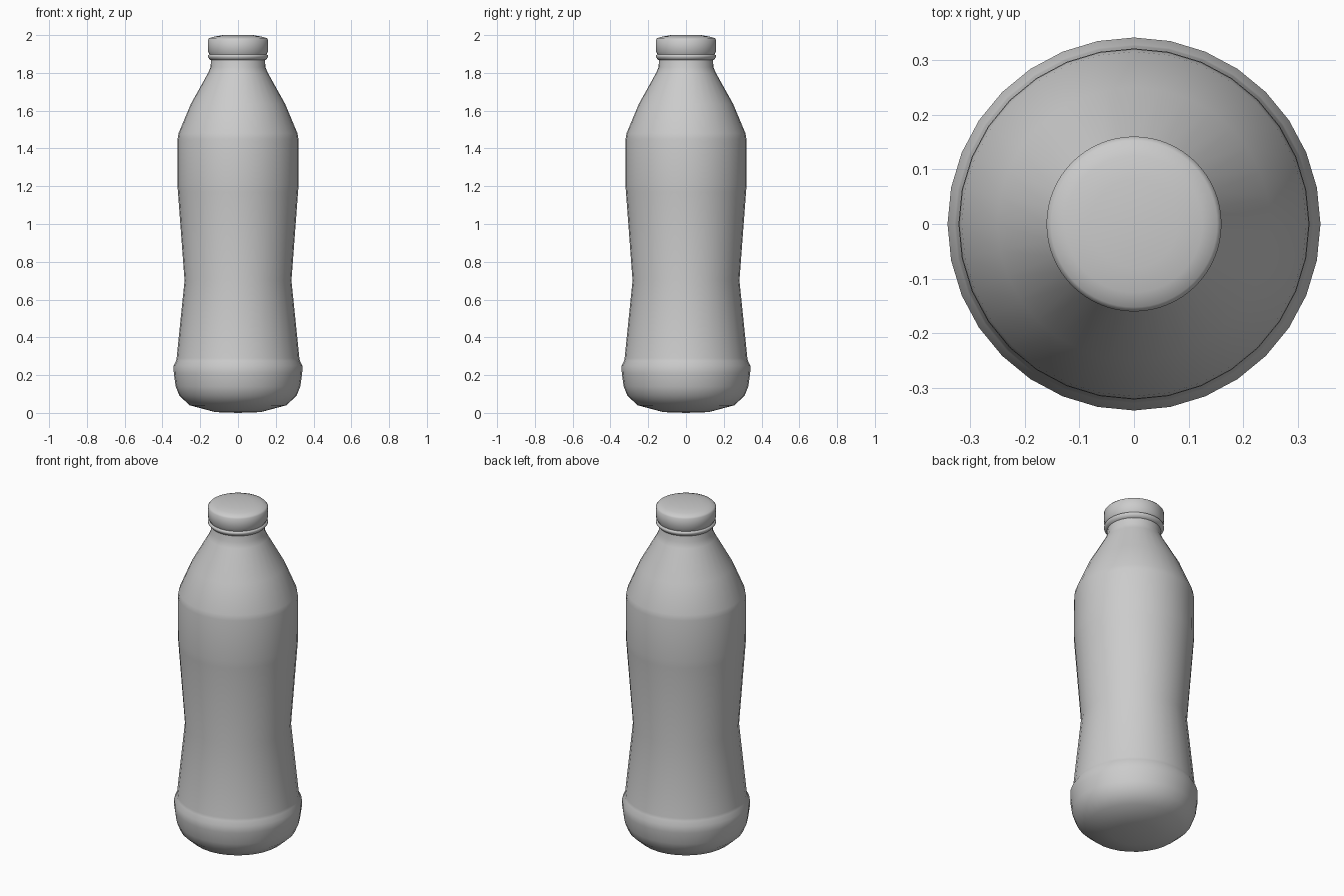
import bpy, bmesh, math

if "Cube" in bpy.data.objects:
    bpy.data.objects.remove(bpy.data.objects["Cube"])


def lathe(name, profile, sides, angle):
    """Revolve (radius, height) points around z; radius 0 closes the end."""
    bm = bmesh.new()
    rings = []
    for r, z in profile:
        if r == 0:
            rings.append([bm.verts.new((0, 0, z))] * sides)
        else:
            rings.append([bm.verts.new((r * math.cos(2 * math.pi * i / sides),
                                        r * math.sin(2 * math.pi * i / sides), z))
                          for i in range(sides)])
    for a, b in zip(rings, rings[1:]):
        for i in range(sides):
            j = (i + 1) % sides
            quad = list(dict.fromkeys((a[i], a[j], b[j], b[i])))
            bm.faces.new(quad)
    bmesh.ops.recalc_face_normals(bm, faces=bm.faces)
    mesh = bpy.data.meshes.new(name)
    bm.to_mesh(mesh)
    bm.free()
    obj = bpy.data.objects.new(name, mesh)
    bpy.context.collection.objects.link(obj)
    bpy.ops.object.select_all(action='DESELECT')
    obj.select_set(True)
    bpy.context.view_layer.objects.active = obj
    bpy.ops.object.shade_smooth_by_angle(angle=math.radians(angle))
    return obj


# Waisted body with rounded base, shoulder and neck
lathe("bottle_body", [
    (0, 0), (0.12, 0.004), (0.255, 0.04), (0.31, 0.09), (0.33, 0.14),
    (0.34, 0.21), (0.341, 0.25), (0.328, 0.275), (0.325, 0.29),
    (0.283, 0.70), (0.318, 1.17), (0.321, 1.21), (0.32, 1.45), (0.315, 1.48),
    (0.25, 1.635), (0.158, 1.80), (0.145, 1.83), (0.142, 1.90), (0, 1.90),
], 32, 60)

# Tamper ring below the cap
lathe("neck_ring", [
    (0.135, 1.865), (0.147, 1.868), (0.16, 1.884), (0.159, 1.893), (0.148, 1.90),
    (0.135, 1.90), (0.135, 1.865),
], 64, 60)

# Screw cap with slightly domed top
lathe("screw_cap", [
    (0, 1.89), (0.15, 1.89), (0.153, 1.903), (0.159, 1.912), (0.16, 1.975),
    (0.152, 1.984), (0.125, 1.992), (0.08, 2.0), (0, 2.0),
], 64, 60)
